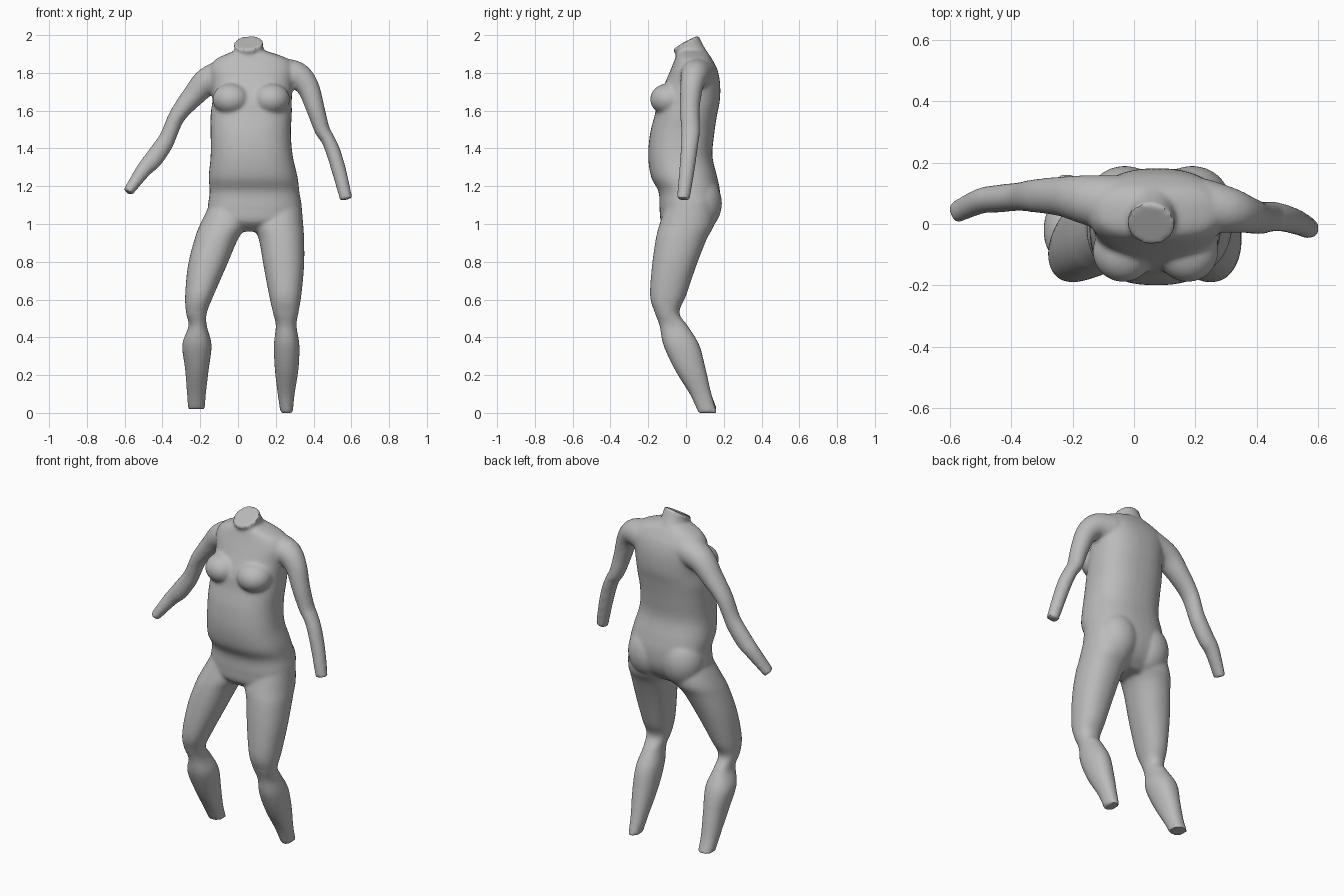
import bpy
import bmesh
import math
from mathutils import Vector

cube = bpy.data.objects.get("Cube")
if cube:
    bpy.data.objects.remove(cube, do_unlink=True)

SIDES = 40
STEPS = 6

skin = bpy.data.materials.new("plain_grey")
skin.use_nodes = True
skin.diffuse_color = (0.5, 0.5, 0.5, 1)
skin.node_tree.nodes["Principled BSDF"].inputs["Base Color"].default_value = (0.5, 0.5, 0.5, 1)


def smooth_rows(rows):
    """Pass a smooth curve through every column of the rows."""
    result = []
    last = len(rows) - 1
    for i in range(last):
        before, start = rows[max(i - 1, 0)], rows[i]
        end, after = rows[i + 1], rows[min(i + 2, last)]
        for step in range(STEPS):
            t = step / STEPS
            result.append([
                b + 0.5 * t * (c - a + t * (2 * a - 5 * b + 4 * c - d + t * (3 * (b - c) + d - a)))
                for a, b, c, d in zip(before, start, end, after)])
    result.append(list(rows[-1]))
    return result


def rounded(value, squareness):
    return math.copysign(abs(value) ** (2 / squareness), value)


def add_loft(bm, sections, squareness=2):
    """Skin closed rings given as (centre, half width vector, half depth vector)."""
    rings = []
    for centre, wide, deep in sections:
        ring = []
        for k in range(SIDES):
            angle = math.tau * k / SIDES
            ring.append(bm.verts.new(
                centre + wide * rounded(math.cos(angle), squareness)
                + deep * rounded(math.sin(angle), squareness)))
        rings.append(ring)
    for low, high in zip(rings, rings[1:]):
        for k in range(SIDES):
            n = (k + 1) % SIDES
            bm.faces.new((low[k], low[n], high[n], high[k]))
    bm.faces.new(rings[0])
    bm.faces.new(rings[-1])


def level_sections(rows):
    """Horizontal rings from rows of z, x min, x max, y min, y max."""
    for z, xa, xb, ya, yb in smooth_rows(rows):
        yield (Vector(((xa + xb) / 2, (ya + yb) / 2, z)),
               Vector(((xb - xa) / 2, 0, 0)), Vector((0, (yb - ya) / 2, 0)))


def limb_sections(rows):
    """Rings square to a path from rows of x, y, z, half width, half depth."""
    rows = smooth_rows(rows)
    points = [Vector(row[:3]) for row in rows]
    for i, row in enumerate(rows):
        along = (points[min(i + 1, len(rows) - 1)] - points[max(i - 1, 0)]).normalized()
        deep = Vector((0, 1, 0))
        deep = (deep - along * deep.dot(along)).normalized()
        yield points[i], along.cross(deep) * row[3], deep * row[4]


def add_ball(bm, centre, radii):
    ball = bmesh.ops.create_uvsphere(bm, u_segments=32, v_segments=20, radius=1)
    for vert in ball["verts"]:
        vert.co = Vector(c + r * v for c, r, v in zip(centre, radii, vert.co))


bm = bmesh.new()

# Torso, shoulders down to crotch
torso = [
    (1.92, -0.01, 0.13, -0.04, 0.10),
    (1.90, -0.06, 0.20, -0.05, 0.12),
    (1.87, -0.12, 0.27, -0.06, 0.14),
    (1.82, -0.15, 0.30, -0.08, 0.165),
    (1.75, -0.14, 0.29, -0.11, 0.18),
    (1.66, -0.135, 0.285, -0.15, 0.18),
    (1.58, -0.145, 0.285, -0.165, 0.165),
    (1.48, -0.145, 0.28, -0.19, 0.15),
    (1.36, -0.145, 0.29, -0.20, 0.14),
    (1.25, -0.155, 0.315, -0.185, 0.165),
    (1.17, -0.15, 0.325, -0.145, 0.18),
    (1.08, -0.16, 0.335, -0.14, 0.175),
    (1.01, -0.14, 0.30, -0.13, 0.14),
    (0.96, -0.04, 0.17, -0.07, 0.08),
]
add_loft(bm, level_sections(torso), squareness=2.4)

# Neck, cut off at a forward tilt
neck = [
    (0.06, 0.06, 1.83, 0.10, 0.09),
    (0.06, 0.025, 1.91, 0.076, 0.076),
    (0.055, -0.002, 1.96, 0.079, 0.079),
]
add_loft(bm, limb_sections(neck))

# Bust and buttocks
for x in (-0.035, 0.175):
    add_ball(bm, (x, -0.09, 1.66), (0.10, 0.10, 0.085))
for x in (-0.03, 0.19):
    add_ball(bm, (x, 0.07, 1.11), (0.125, 0.12, 0.15))

# Legs: z, right x range, left x range, shared y range
legs = [
    (1.12, -0.14, 0.06, 0.10, 0.335, -0.10, 0.15),
    (1.00, -0.20, 0.05, 0.08, 0.345, -0.14, 0.15),
    (0.92, -0.23, 0.00, 0.11, 0.35, -0.16, 0.11),
    (0.78, -0.265, -0.06, 0.135, 0.35, -0.18, 0.055),
    (0.62, -0.28, -0.13, 0.165, 0.335, -0.19, 0.00),
    (0.53, -0.275, -0.165, 0.185, 0.32, -0.165, -0.035),
    (0.46, -0.262, -0.165, 0.20, 0.31, -0.14, 0.01),
    (0.36, -0.295, -0.14, 0.19, 0.325, -0.12, 0.07),
    (0.23, -0.28, -0.155, 0.195, 0.32, -0.06, 0.105),
    (0.10, -0.27, -0.17, 0.21, 0.30, 0.02, 0.135),
    (0.00, -0.265, -0.175, 0.225, 0.29, 0.065, 0.165),
]
add_loft(bm, level_sections([(max(r[0], 0.02), r[1], r[2], r[5], r[6]) for r in legs]), 2.2)
add_loft(bm, level_sections([(r[0], r[3], r[4], r[5], r[6]) for r in legs]), 2.2)

# Arms, shoulder to wrist
right_arm = [
    (-0.06, 0.065, 1.79, 0.09, 0.095),
    (-0.16, 0.08, 1.755, 0.075, 0.08),
    (-0.235, 0.09, 1.68, 0.06, 0.065),
    (-0.32, 0.092, 1.575, 0.045, 0.055),
    (-0.365, 0.09, 1.475, 0.043, 0.048),
    (-0.39, 0.088, 1.425, 0.047, 0.046),
    (-0.45, 0.082, 1.34, 0.049, 0.045),
    (-0.50, 0.075, 1.285, 0.041, 0.042),
    (-0.583, 0.038, 1.168, 0.027, 0.036),
]
left_arm = [
    (0.22, 0.06, 1.79, 0.09, 0.09),
    (0.31, 0.045, 1.785, 0.075, 0.075),
    (0.37, 0.03, 1.725, 0.06, 0.06),
    (0.41, 0.02, 1.61, 0.049, 0.053),
    (0.445, 0.024, 1.50, 0.041, 0.05),
    (0.475, 0.022, 1.45, 0.037, 0.047),
    (0.505, 0.015, 1.38, 0.039, 0.044),
    (0.538, 0.003, 1.27, 0.038, 0.04),
    (0.573, -0.015, 1.13, 0.033, 0.034),
]
for arm in (right_arm, left_arm):
    add_loft(bm, limb_sections(arm))

bmesh.ops.recalc_face_normals(bm, faces=bm.faces)
mesh = bpy.data.meshes.new("body")
bm.to_mesh(mesh)
bm.free()
mesh.materials.append(skin)
body = bpy.data.objects.new("body", mesh)
bpy.context.collection.objects.link(body)

# Fuse the parts into one skin and soften the joins
fuse = body.modifiers.new("fuse", "REMESH")
fuse.mode = "VOXEL"
fuse.voxel_size = 0.01
soften = body.modifiers.new("soften", "SMOOTH")
soften.factor = 0.5
soften.iterations = 6

bpy.ops.object.select_all(action="DESELECT")
body.select_set(True)
bpy.context.view_layer.objects.active = body
bpy.ops.object.convert(target="MESH")
bpy.ops.object.shade_smooth_by_angle(angle=math.radians(40))
